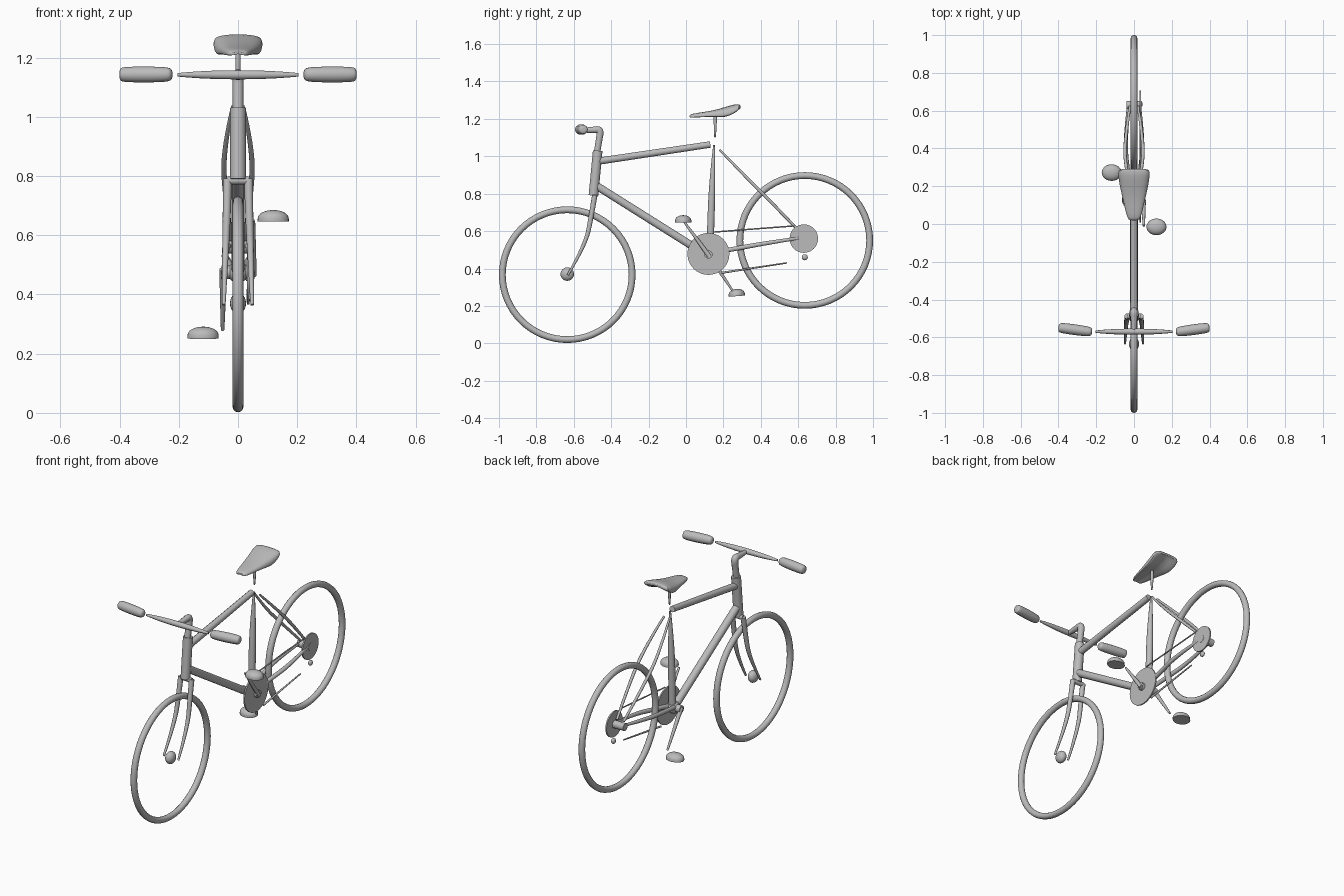
import bpy, bmesh, math
from mathutils import Vector, Matrix

cube = bpy.data.objects.get("Cube")
if cube:
    bpy.data.objects.remove(cube, do_unlink=True)

grey = bpy.data.materials.new("plain grey")
grey.use_nodes = True
grey.diffuse_color = (0.5, 0.5, 0.5, 1)
grey.node_tree.nodes["Principled BSDF"].inputs["Base Color"].default_value = (0.5, 0.5, 0.5, 1)


def finish(obj, angle=40):
    obj.data.materials.clear()
    obj.data.materials.append(grey)
    bpy.ops.object.select_all(action='DESELECT')
    obj.select_set(True)
    bpy.context.view_layer.objects.active = obj
    bpy.ops.object.shade_smooth_by_angle(angle=math.radians(angle))
    return obj


def add_mesh(name, bm):
    bmesh.ops.recalc_face_normals(bm, faces=bm.faces)
    mesh = bpy.data.meshes.new(name)
    bm.to_mesh(mesh)
    bm.free()
    obj = bpy.data.objects.new(name, mesh)
    bpy.context.collection.objects.link(obj)
    return finish(obj)


def tube(name, points, radii):
    """Capped round tube along a smooth path with a radius at each point."""
    curve = bpy.data.curves.new(name, 'CURVE')
    curve.dimensions = '3D'
    curve.bevel_depth = 1
    curve.bevel_resolution = 3
    curve.use_fill_caps = True
    spline = curve.splines.new('NURBS' if len(points) > 2 else 'POLY')
    spline.points.add(len(points) - 1)
    for p, co, r in zip(spline.points, points, radii):
        p.co = (*co, 1)
        p.radius = r
    if len(points) > 2:
        spline.order_u = 3
        spline.use_endpoint_u = True
        spline.resolution_u = 6
    temp = bpy.data.objects.new(name + "_path", curve)
    bpy.context.collection.objects.link(temp)
    mesh = bpy.data.meshes.new_from_object(
        temp.evaluated_get(bpy.context.evaluated_depsgraph_get()))
    bpy.data.objects.remove(temp, do_unlink=True)
    obj = bpy.data.objects.new(name, mesh)
    bpy.context.collection.objects.link(obj)
    return finish(obj)


def disc(name, center, radius, depth):
    bm = bmesh.new()
    bmesh.ops.create_cone(bm, cap_ends=True, segments=40, radius1=radius, radius2=radius,
                          depth=depth, matrix=Matrix.Translation(center) @ Matrix.Rotation(math.pi / 2, 4, 'Y'))
    return add_mesh(name, bm)


def ball(name, center, size):
    bm = bmesh.new()
    bmesh.ops.create_uvsphere(bm, u_segments=20, v_segments=12, radius=1,
                              matrix=Matrix.Translation(center) @ Matrix.Diagonal((*size, 1)))
    return add_mesh(name, bm)


# Wheels
for name, y, z in (("front_tyre", -0.635, 0.367), ("rear_tyre", 0.635, 0.55)):
    bpy.ops.mesh.primitive_torus_add(major_segments=64, minor_segments=12, major_radius=0.347,
                                     minor_radius=0.018, location=(0, y, z),
                                     rotation=(0, math.pi / 2, 0))
    bpy.context.object.name = name
    finish(bpy.context.object)
ball("front_hub", (0, -0.635, 0.37), (0.027, 0.036, 0.036))
disc("rear_hub", (0, 0.63, 0.56), 0.022, 0.08)

# Main frame
tube("head_tube", [(0, -0.495, 0.79), (0, -0.472, 1.03)], [0.027, 0.027])
tube("top_tube", [(0, -0.46, 0.975), (0, 0.13, 1.063)], [0.02, 0.018])
tube("down_tube", [(0, -0.475, 0.84), (0, 0.09, 0.485)], [0.022, 0.022])
tube("seat_tube", [(0, 0.128, 0.48), (0, 0.132, 0.62), (0, 0.14, 0.85), (0, 0.15, 1.06)],
     [0.02, 0.02, 0.019, 0.005])
tube("seat_post", [(0, 0.155, 1.10), (0, 0.156, 1.15), (0, 0.157, 1.22)], [0.004, 0.009, 0.009])

# Paired stays and fork legs
for side, s in (("left", 1), ("right", -1)):
    tube(side + "_seat_stay", [(s * 0.018, 0.18, 1.035), (s * 0.05, 0.32, 0.89),
                               (s * 0.045, 0.47, 0.74), (s * 0.022, 0.62, 0.585)],
         [0.006, 0.009, 0.009, 0.007])
    tube(side + "_chain_stay", [(s * 0.018, 0.14, 0.485), (s * 0.03, 0.25, 0.503),
                                (s * 0.05, 0.42, 0.535), (s * 0.03, 0.62, 0.565)],
         [0.012, 0.013, 0.012, 0.008])
    tube(side + "_fork_leg", [(s * 0.036, -0.488, 0.79), (s * 0.037, -0.505, 0.69),
                              (s * 0.043, -0.535, 0.53), (s * 0.048, -0.632, 0.365)],
         [0.015, 0.014, 0.011, 0.006])
tube("fork_crown", [(-0.036, -0.489, 0.785), (0.036, -0.489, 0.785)], [0.014, 0.014])

# Handlebar, stem and grips
tube("stem", [(0, -0.476, 1.02), (0, -0.466, 1.08), (0, -0.455, 1.145),
              (0, -0.50, 1.14), (0, -0.565, 1.14)], [0.018, 0.018, 0.02, 0.018, 0.012])
tube("handlebar", [(-0.205, -0.57, 1.142), (-0.14, -0.57, 1.142), (0, -0.57, 1.142),
                   (0.14, -0.57, 1.142), (0.205, -0.57, 1.142)],
     [0.006, 0.013, 0.017, 0.013, 0.006])
for side, s in (("left", 1), ("right", -1)):
    start, end = Vector((s * 0.222, -0.572, 1.143)), Vector((s * 0.40, -0.548, 1.143))
    steps = (0, 0.01, 0.12, 0.4, 0.7, 0.93, 0.99, 1)
    tube(side + "_grip", [start.lerp(end, t) for t in steps],
         [0.008, 0.02, 0.026, 0.028, 0.028, 0.026, 0.02, 0.008])

# Drivetrain
disc("chainring", (0.034, 0.12, 0.478), 0.112, 0.008)
disc("sprocket", (0.034, 0.63, 0.56), 0.076, 0.008)
ball("bottom_bracket", (0, 0.12, 0.475), (0.035, 0.036, 0.036))
disc("crank_axle", (0, 0.12, 0.475), 0.022, 0.11)
ball("derailleur_wheel", (0.034, 0.635, 0.46), (0.012, 0.016, 0.016))
tube("upper_chain", [(0.034, 0.15, 0.595), (0.034, 0.58, 0.628)], [0.004, 0.004])
tube("lower_chain", [(0.034, 0.19, 0.377), (0.034, 0.36, 0.403), (0.034, 0.54, 0.43)],
     [0.006, 0.005, 0.004])
tube("left_crank", [(0.05, 0.125, 0.465), (0.051, 0.06, 0.555), (0.052, -0.01, 0.65)],
     [0.013, 0.01, 0.006])
tube("right_crank", [(-0.05, 0.115, 0.485), (-0.051, 0.18, 0.385), (-0.052, 0.25, 0.28)],
     [0.013, 0.01, 0.006])


def pedal(name, x, y, z, tilt):
    """Rounded dome with a flat base."""
    bm = bmesh.new()
    bmesh.ops.create_uvsphere(bm, u_segments=24, v_segments=16, radius=1)
    bmesh.ops.bisect_plane(bm, geom=bm.verts[:] + bm.edges[:] + bm.faces[:],
                           plane_co=(0, 0, -0.05), plane_no=(0, 0, -1), clear_outer=True)
    bmesh.ops.holes_fill(bm, edges=[e for e in bm.edges if e.is_boundary])
    for v in bm.verts:
        v.co.z = math.copysign(abs(v.co.z) ** 0.75, v.co.z)
    bm.transform(Matrix.Translation((x, y, z)) @ Matrix.Rotation(tilt, 4, 'X')
                 @ Matrix.Diagonal((0.053, 0.044, 0.035, 1)))
    add_mesh(name, bm)


pedal("left_pedal", 0.119, -0.015, 0.65, 0)
pedal("right_pedal", -0.118, 0.272, 0.256, 0.08)

# Saddle: cross-sections as y, half width, bottom, top
sections = [(0.018, 0.022, 1.203, 1.218), (0.03, 0.036, 1.196, 1.228),
            (0.09, 0.05, 1.196, 1.236), (0.15, 0.064, 1.196, 1.246),
            (0.21, 0.078, 1.178, 1.264), (0.26, 0.085, 1.205, 1.279),
            (0.285, 0.082, 1.238, 1.279), (0.292, 0.07, 1.25, 1.272)]
bm = bmesh.new()
rings = []
count = 20
for y, w, low, high in sections:
    ring = []
    for i in range(count):
        a = math.tau * i / count
        c, s = math.cos(a), math.sin(a)
        x = math.copysign(abs(c) ** 0.75, c)
        z = (low + high) / 2 + (high - low) / 2 * math.copysign(abs(s) ** 0.75, s)
        if s < 0:  # hollow underside
            z += (high - low) * 0.6 * (1 - abs(x)) ** 0.7
        ring.append(bm.verts.new((w * x, y, z)))
    rings.append(ring)
for a, b in zip(rings, rings[1:]):
    for i in range(count):
        j = (i + 1) % count
        bm.faces.new((a[i], a[j], b[j], b[i]))
bm.faces.new(rings[0])
bm.faces.new(rings[-1])
saddle = add_mesh("saddle", bm)
saddle.modifiers.new("smooth", 'SUBSURF').levels = 1
